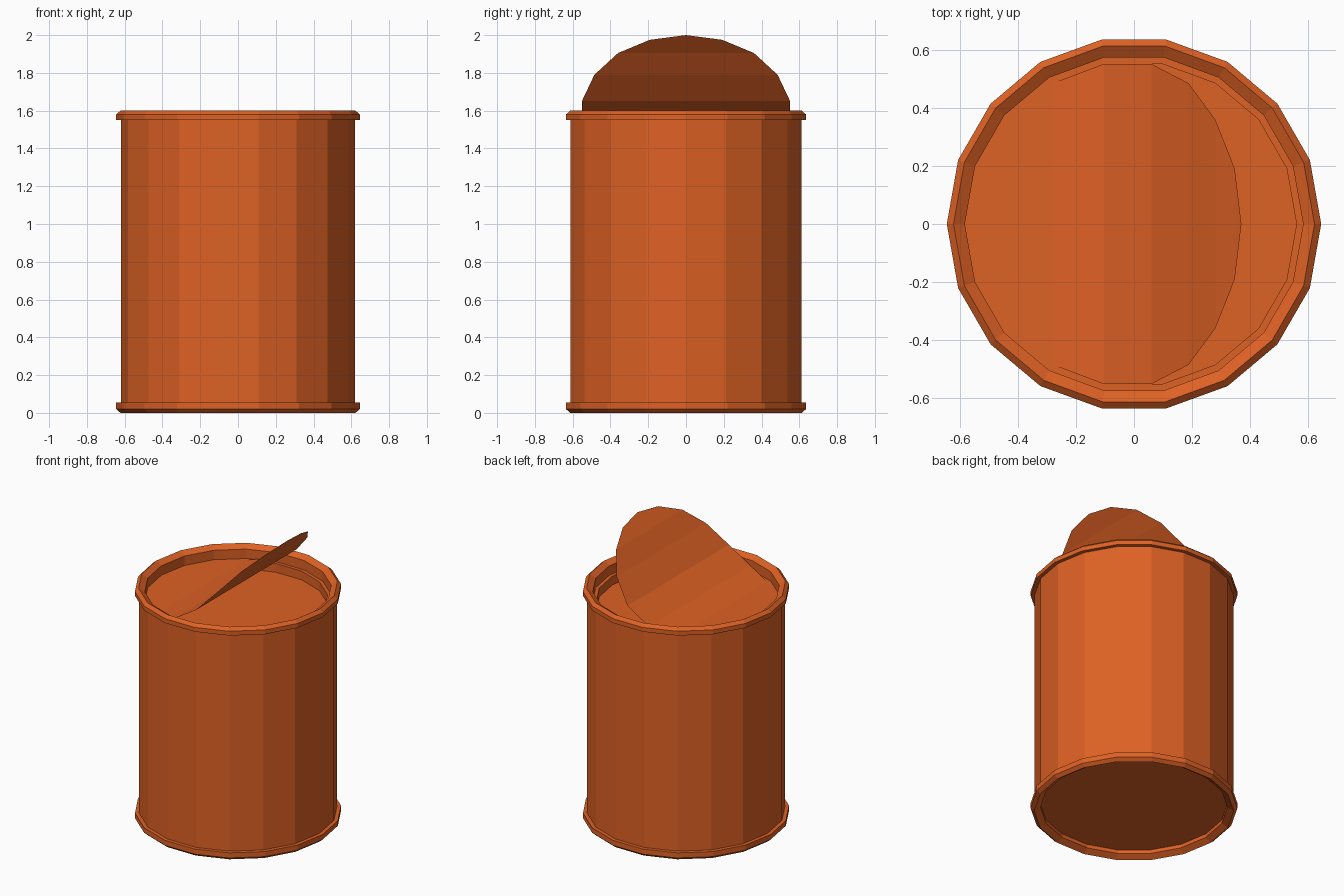
import bpy
import bmesh
from math import sin, cos, radians

SIDES = 18
STEP = 360 / SIDES

cube = bpy.data.objects.get("Cube")
if cube:
    bpy.data.objects.remove(cube, do_unlink=True)

orange = bpy.data.materials.new("burnt_orange")
orange.use_nodes = True
colour = (0.73, 0.12, 0.018, 1)
orange.diffuse_color = colour
orange.node_tree.nodes["Principled BSDF"].inputs["Base Color"].default_value = colour


def finish(name, bm):
    mesh = bpy.data.meshes.new(name)
    bm.to_mesh(mesh)
    bm.free()
    mesh.materials.append(orange)
    obj = bpy.data.objects.new(name, mesh)
    bpy.context.collection.objects.link(obj)
    return obj


def lathe(name, profile, cap_start=False, cap_end=False):
    """Turn a (radius, height) profile, listed bottom-outside-up, around z."""
    bm = bmesh.new()
    rings = [[bm.verts.new((r * cos(radians(i * STEP)), r * sin(radians(i * STEP)), z))
              for i in range(SIDES)] for r, z in profile]
    for a, b in zip(rings, rings[1:]):
        for i in range(SIDES):
            j = (i + 1) % SIDES
            bm.faces.new((a[i], a[j], b[j], b[i]))
    if cap_start:
        bm.faces.new(rings[0][::-1])
    if cap_end:
        bm.faces.new(rings[-1])
    return finish(name, bm)


# Straight can wall
lathe("can_wall", [(0.62, 0.055), (0.62, 1.55)])

# Bottom rim with the recessed base
lathe("bottom_rim_and_base",
      [(0.583, 0.05), (0.583, 0.025), (0.622, 0), (0.645, 0.02), (0.645, 0.055), (0.62, 0.055)],
      cap_start=True)

# Top rim, narrow ledge around the opening, and the contents below it
lathe("top_rim_and_contents",
      [(0.62, 1.55), (0.645, 1.55), (0.645, 1.58), (0.622, 1.6), (0.583, 1.575),
       (0.583, 1.51), (0.56, 1.51), (0.56, 1.45)],
      cap_end=True)

# Peeled lid: a thin round sheet that curls up from the flat left part
LID_RADIUS = 0.56
curl = [(0.37, 2.0), (0.347, 1.975), (0.28, 1.905), (0.188, 1.79),
        (0.06, 1.65), (-0.104, 1.55), (-0.28, 1.51)]
bm = bmesh.new()
rows = []
for k in range(SIDES // 2 + 1):
    angle = radians(k * STEP)
    x, z = curl[k] if k < len(curl) else (LID_RADIUS * cos(angle), 1.51)
    y = LID_RADIUS * sin(angle)
    if k in (0, SIDES // 2):
        rows.append([bm.verts.new((x, 0, z))])
    else:
        rows.append([bm.verts.new((x, -y, z)), bm.verts.new((x, y, z))])
for a, b in zip(rows, rows[1:]):
    bm.faces.new(a + b[::-1])
bmesh.ops.recalc_face_normals(bm, faces=bm.faces)
if sum(f.normal.z for f in bm.faces) < 0:
    bmesh.ops.reverse_faces(bm, faces=bm.faces)
finish("peeled_lid", bm)
